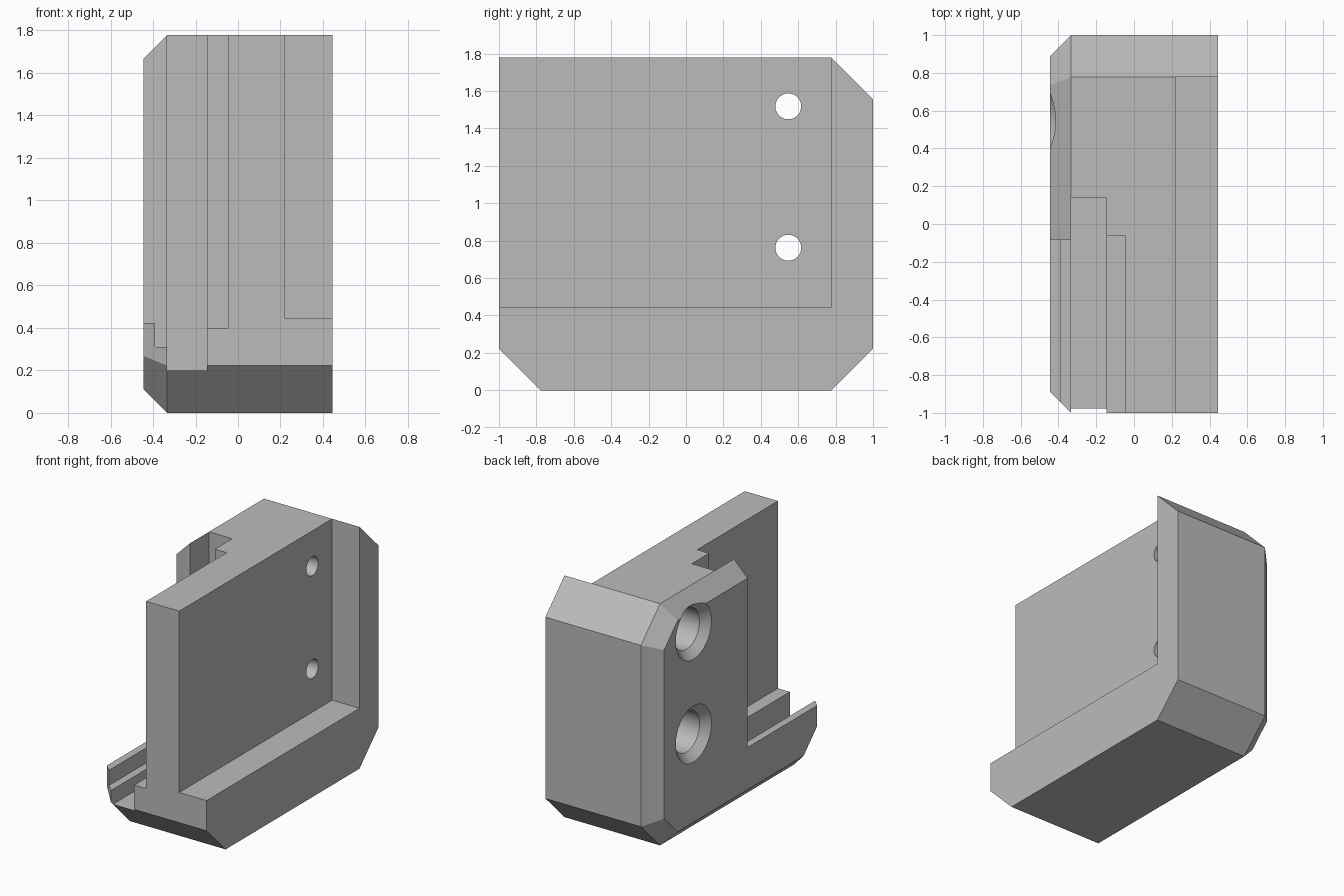
import bpy, bmesh, math
from mathutils import Matrix

cube = bpy.data.objects.get("Cube")
if cube:
    bpy.data.objects.remove(cube, do_unlink=True)

grey = bpy.data.materials.new("plain grey")
grey.use_nodes = True
COLOUR = (0.5, 0.5, 0.5, 1)
grey.diffuse_color = COLOUR
grey.node_tree.nodes["Principled BSDF"].inputs["Base Color"].default_value = COLOUR

W, CH, BIG, H = 0.4445, 0.111, 0.222, 1.778   # half width, edge chamfer, corner cut, height


def make_object(name, bm):
    bmesh.ops.recalc_face_normals(bm, faces=bm.faces)
    mesh = bpy.data.meshes.new(name)
    bm.to_mesh(mesh)
    bm.free()
    mesh.materials.append(grey)
    obj = bpy.data.objects.new(name, mesh)
    bpy.context.collection.objects.link(obj)
    return obj


def box(name, x0, x1, y0, y1, z0, z1):
    bm = bmesh.new()
    size = Matrix.Diagonal((x1 - x0, y1 - y0, z1 - z0, 1))
    place = Matrix.Translation(((x0 + x1) / 2, (y0 + y1) / 2, (z0 + z1) / 2))
    bmesh.ops.create_cube(bm, size=1, matrix=place @ size)
    return make_object(name, bm)


def turned(name, profile, y, z, sides=64):
    """Solid of revolution about an x axis; profile is (x, radius) pairs."""
    bm = bmesh.new()
    rings = []
    for x, r in profile:
        angles = [math.tau * i / sides for i in range(sides)]
        rings.append([bm.verts.new((x, y + r * math.cos(a), z + r * math.sin(a))) for a in angles])
    for a, b in zip(rings, rings[1:]):
        for i in range(sides):
            j = (i + 1) % sides
            bm.faces.new((a[i], a[j], b[j], b[i]))
    bm.faces.new(rings[0])
    bm.faces.new(rings[-1])
    return make_object(name, bm)


# Body: side profile extruded across x, with a chamfered rim on the -x face
outline = [(-1, BIG), (BIG - 1, 0), (1 - BIG, 0), (1, BIG),
           (1, H - BIG), (1 - BIG, H), (-1, H)]
bm = bmesh.new()
face = bm.faces.new([bm.verts.new((CH - W, y, z)) for y, z in outline])
ext = bmesh.ops.extrude_face_region(bm, geom=[face], use_keep_orig=True)
bmesh.ops.translate(bm, vec=(2 * W - CH, 0, 0),
                    verts=[v for v in ext["geom"] if isinstance(v, bmesh.types.BMVert)])
bmesh.ops.recalc_face_normals(bm, faces=bm.faces)
side = min(bm.faces, key=lambda f: f.calc_center_median().x)
bmesh.ops.inset_region(bm, faces=[side], thickness=CH, use_even_offset=True)
bmesh.ops.translate(bm, vec=(-CH, 0, 0), verts=side.verts)
body = make_object("bracket_body", bm)

# Cutters: plate recess, T-shaped slot with stepped lip, and screw holes
cutters = [
    box("plate_recess", 0.222, 1, -2, 1 - BIG, 0.444, 3),
    box("slot", CH - W, -0.145, -2, 0.14, 0.2, 3),
    box("slot_shelf", -0.2, -0.048, -2, -0.062, 0.4, 3),
    box("lip_step", -0.39, -0.25, -2, -0.082, 0.31, 3),
    box("lip_opening", -1, -0.25, -2, -0.082, 0.422, 3),
]
for z in (0.762, 1.518):
    cutters.append(turned("screw_hole", [
        (-W - 0.05, 0.257), (-W + 0.057, 0.15), (0, 0.15), (0, 0.069), (0.4, 0.069)], 0.547, z))

for cutter in cutters:
    mod = body.modifiers.new(cutter.name, "BOOLEAN")
    mod.operation, mod.solver, mod.object = "DIFFERENCE", "EXACT", cutter

# Bake the cuts and drop the cutters
bpy.context.view_layer.update()
baked = bpy.data.meshes.new_from_object(body.evaluated_get(bpy.context.evaluated_depsgraph_get()))
body.modifiers.clear()
body.data = baked
for cutter in cutters:
    bpy.data.objects.remove(cutter, do_unlink=True)

bpy.ops.object.select_all(action="DESELECT")
body.select_set(True)
bpy.context.view_layer.objects.active = body
bpy.ops.object.shade_smooth_by_angle(angle=math.radians(20))
